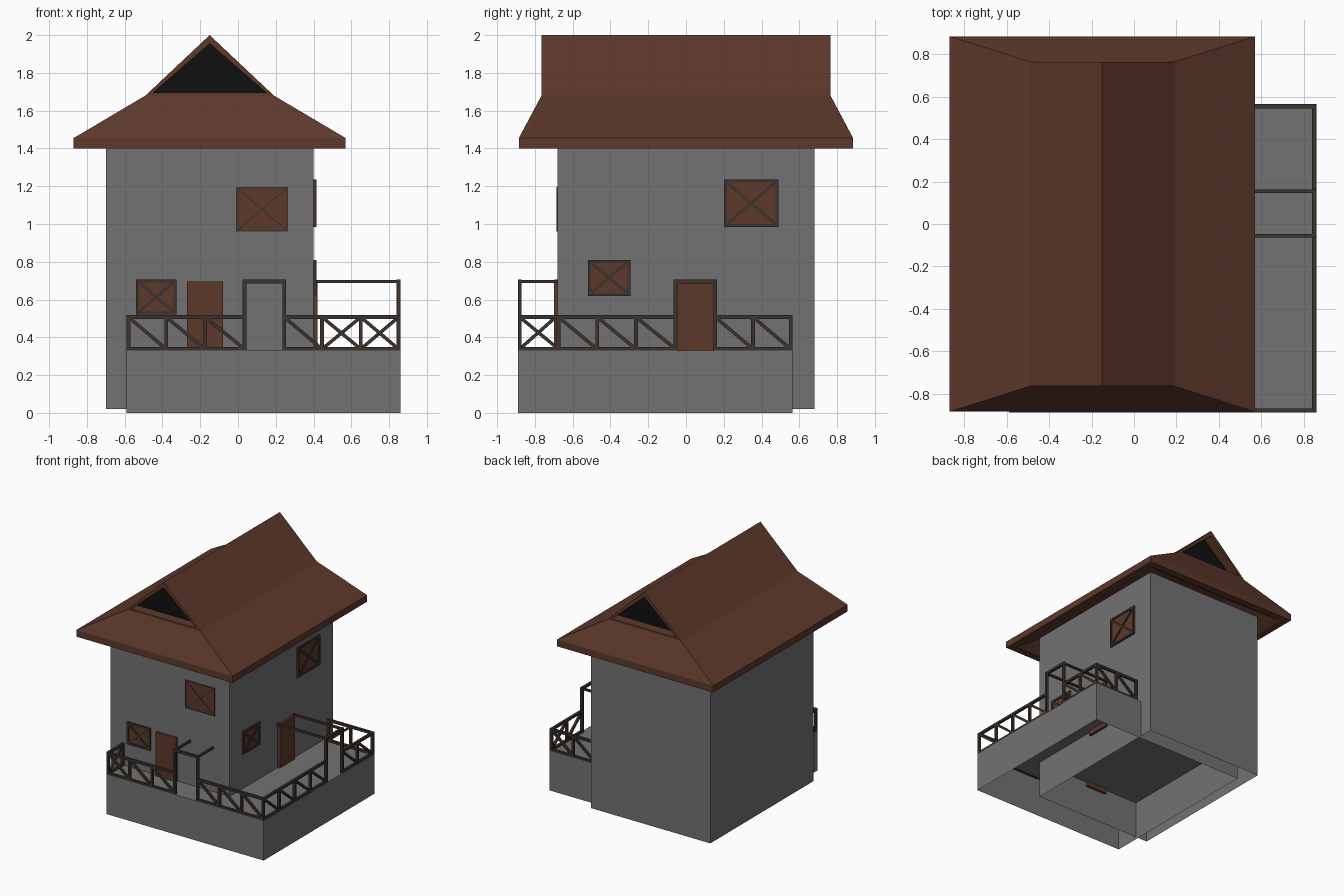
import bpy, bmesh
from mathutils import Vector

if "Cube" in bpy.data.objects:
    bpy.data.objects.remove(bpy.data.objects["Cube"])


def mat(name, r, g, b):
    m = bpy.data.materials.new(name)
    m.diffuse_color = (r, g, b, 1)
    m.use_nodes = True
    m.node_tree.nodes["Principled BSDF"].inputs["Base Color"].default_value = m.diffuse_color
    return m


GREY = mat("plaster", .17, .17, .17)
BROWN = mat("brown_wood", .11, .04, .024)
DARK = mat("dark_wood", .045, .032, .024)
BLACK = mat("attic_black", .005, .005, .005)


def finish(bm, name, *mats):
    me = bpy.data.meshes.new(name)
    bm.to_mesh(me)
    bm.free()
    ob = bpy.data.objects.new(name, me)
    for m in mats:
        me.materials.append(m)
    bpy.context.collection.objects.link(ob)
    return ob


def add_box(bm, lo, hi):
    lo, hi = Vector(lo), Vector(hi)
    vs = bmesh.ops.create_cube(bm, size=1)["verts"]
    for v in vs:
        v.co = Vector([(lo[i] + hi[i]) / 2 + v.co[i] * (hi[i] - lo[i]) for i in range(3)])
    return vs


def add_beam(bm, a, b, t):
    a, b = Vector(a), Vector(b)
    d = b - a
    q = d.to_track_quat('Z', 'Y')
    for v in bmesh.ops.create_cube(bm, size=1)["verts"]:
        v.co = (a + b) / 2 + q @ Vector((v.co.x * t, v.co.y * t, v.co.z * d.length))


def open_box(name, lo, hi, drop_top=False):
    bm = bmesh.new()
    add_box(bm, lo, hi)
    bm.normal_update()
    drop = [f for f in bm.faces if f.normal.z < -.5 or (drop_top and f.normal.z > .5)]
    bmesh.ops.delete(bm, geom=drop, context='FACES')
    return finish(bm, name, GREY)


# hollow walls and terrace, both open underneath
open_box("house_walls", (-.70, -.68, .02), (.40, .68, 1.46), True)
open_box("terrace", (-.59, -.89, 0), (.86, .565, .33))

# roof: nested rectangular rings from the inner ceiling out and up to the gables
CX = -.15
RINGS = [(.34, .56, 1.59), (.66, .825, 1.40), (.72, .885, 1.40),
         (.72, .885, 1.455), (.34, .765, 1.68)]
bm = bmesh.new()
rings = [[bm.verts.new((CX + sx * w, sy * d, z))
          for sx, sy in ((-1, -1), (1, -1), (1, 1), (-1, 1))] for w, d, z in RINGS]
for r, s in zip(rings, rings[1:]):
    for i in range(4):
        j = (i + 1) % 4
        bm.faces.new((r[i], r[j], s[j], s[i]))
bm.faces.new(rings[0])
a, b, c, d = rings[-1]
front = bm.verts.new((CX, -.765, 2))
back = bm.verts.new((CX, .765, 2))
bm.faces.new((b, c, back, front))
bm.faces.new((d, a, front, back))
gables = [bm.faces.new((a, b, front)), bm.faces.new((c, d, back))]
bmesh.ops.recalc_face_normals(bm, faces=bm.faces[:])
# recessed dark attic openings in both gables
for g in gables:
    bmesh.ops.inset_individual(bm, faces=[g], thickness=.045)
    bmesh.ops.inset_individual(bm, faces=[g], thickness=.0005, depth=-.08)
    g.material_index = 1
finish(bm, "roof", BROWN, BLACK)


# wall frames: (u, z) on a wall -> world point; out = distance in front of it
def on_front(u, z, out=0):
    return (u, -.68 - out, z)


def on_right(u, z, out=0):
    return (.40 + out, u, z)


def window(name, place, u0, u1, z0, z1, out, t):
    p, q = place(u0, z0, -.01), place(u1, z1, out * .5)
    bm = bmesh.new()
    add_box(bm, [min(k) for k in zip(p, q)], [max(k) for k in zip(p, q)])
    finish(bm, name + "_panel", BROWN)
    bm = bmesh.new()
    h = t / 2
    o = out - h
    l, r, lo, hi = u0 + h, u1 - h, z0 + h, z1 - h
    for e in ((u0, lo, u1, lo), (u0, hi, u1, hi), (l, lo, l, hi), (r, lo, r, hi),
              (l, lo, r, hi), (l, hi, r, lo)):
        add_beam(bm, place(e[0], e[1], o), place(e[2], e[3], o), t)
    finish(bm, name + "_frame", DARK)


window("front_lower_window", on_front, -.54, -.325, .52, .705, .015, .016)
window("front_upper_window", on_front, -.01, .265, .96, 1.195, .005, .008)
window("right_lower_window", on_right, -.52, -.295, .62, .81, .015, .016)
window("right_upper_window", on_right, .20, .49, .985, 1.235, .015, .016)

# doors straddle the walls and dip below the terrace floor
bm = bmesh.new()
add_box(bm, (-.27, -.70, .29), (-.08, -.66, .695))
finish(bm, "front_door", BROWN)
bm = bmesh.new()
add_box(bm, (.38, -.05, .29), (.42, .15, .695))
finish(bm, "right_door", BROWN)

# railings: stations run left to right as seen from outside
T = .02
Z0, Z1 = .338, .507


def railing(name, place, stations):
    bm = bmesh.new()
    s, e = stations[0], stations[-1]
    for z in (Z0, Z1):
        add_beam(bm, place(s, z), place(e, z), T)
    for u in stations:
        add_beam(bm, place(u, .33), place(u, Z1 + T / 2), T)
    for u, v in zip(stations, stations[1:]):
        add_beam(bm, place(u, Z1), place(v, Z0), T * .9)
    finish(bm, name, DARK)


def edge_front(u, z):
    return (u, -.88, z)


def edge_right(u, z):
    return (.85, u, z)


railing("front_railing_left", edge_front, (-.58, -.38, -.175, .035))
railing("front_railing_right", edge_front, (.245, .445, .65, .85))
railing("right_railing_front", edge_right, (-.88, -.675, -.47, -.265, -.055))
railing("right_railing_back", edge_right, (.155, .355, .555))
railing("back_railing", lambda u, z: (u, .555, z), (.85, .65, .445))
railing("left_railing", lambda u, z: (-.58, u, z), (-.69, -.88))


# entrance portals: posts, lintel and beams back to the wall
def portal(name, edge, wall, u0, u1):
    bm = bmesh.new()
    top = .695
    for u in (u0, u1):
        add_beam(bm, edge(u, .33), edge(u, top + T / 2), T)
        add_beam(bm, edge(u, top), wall(u, top), T * .8)
    add_beam(bm, edge(u0, top), edge(u1, top), T)
    finish(bm, name, DARK)


portal("front_portal", edge_front, on_front, .035, .245)
portal("right_portal", edge_right, on_right, -.055, .155)
